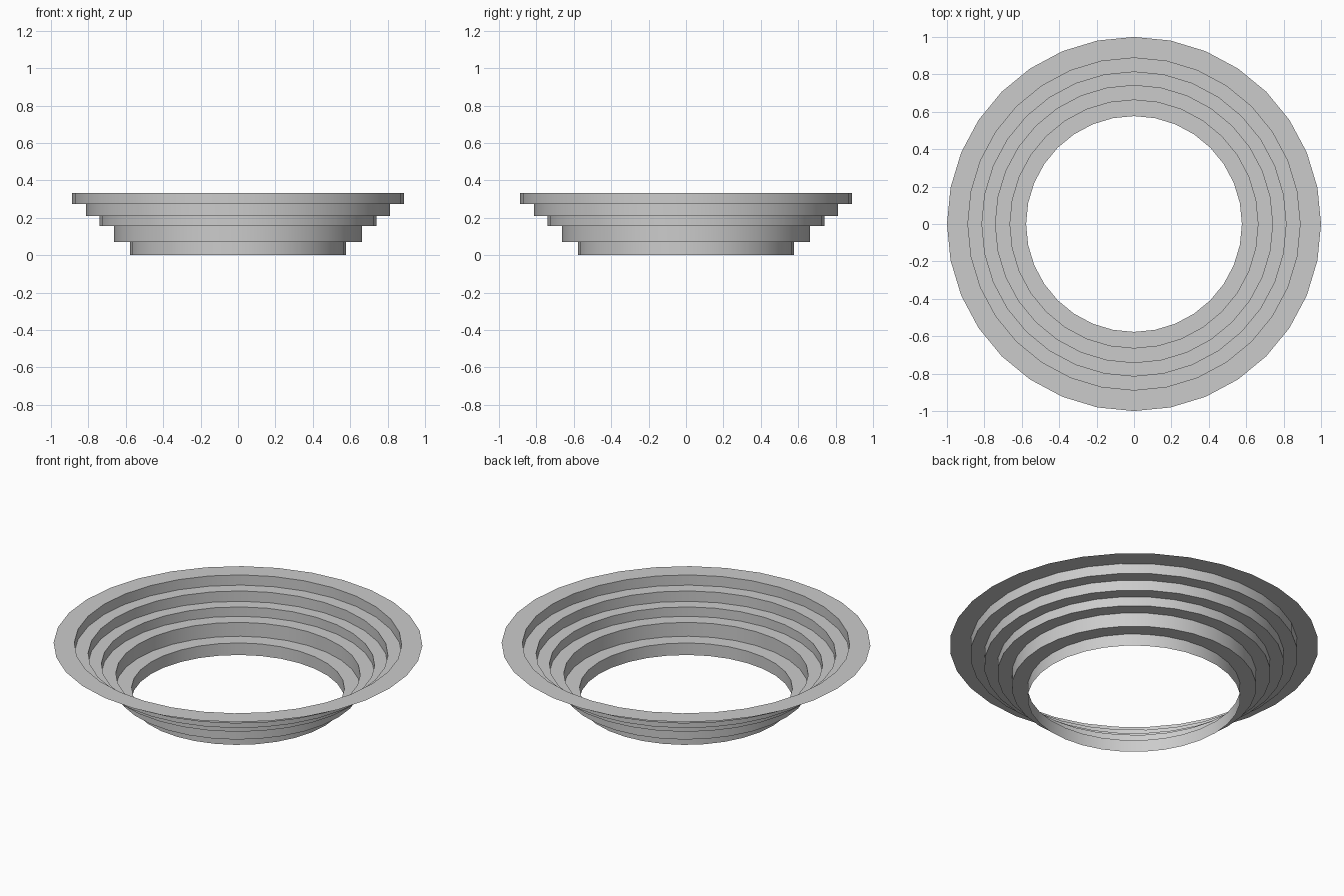
import bpy, bmesh
from math import tau, radians, cos, sin

if "Cube" in bpy.data.objects:
    bpy.data.objects.remove(bpy.data.objects["Cube"])

SEGMENTS = 32
# Step radii, and the height at the top of each riser
radii = [0.577, 0.663, 0.741, 0.813, 0.888, 1.0]
heights = [0.072, 0.155, 0.211, 0.273, 0.334]

# Stair-step profile: a riser followed by a flat tread, ending in the rim
profile = [(radii[0], 0.0)]
for i, z in enumerate(heights):
    profile += [(radii[i], z), (radii[i + 1], z)]

# Revolve the open, thin profile around z
bm = bmesh.new()
rings = [[bm.verts.new((r * cos(tau * k / SEGMENTS), r * sin(tau * k / SEGMENTS), z))
          for k in range(SEGMENTS)] for r, z in profile]
for low, high in zip(rings, rings[1:]):
    for k in range(SEGMENTS):
        n = (k + 1) % SEGMENTS
        bm.faces.new((low[k], low[n], high[n], high[k]))

mesh = bpy.data.meshes.new("stepped_ring")
bm.to_mesh(mesh)
bm.free()
ring = bpy.data.objects.new("stepped_ring", mesh)
bpy.context.collection.objects.link(ring)

# Smooth around the walls, crisp at the steps
bpy.context.view_layer.objects.active = ring
ring.select_set(True)
bpy.ops.object.shade_smooth_by_angle(angle=radians(30))
